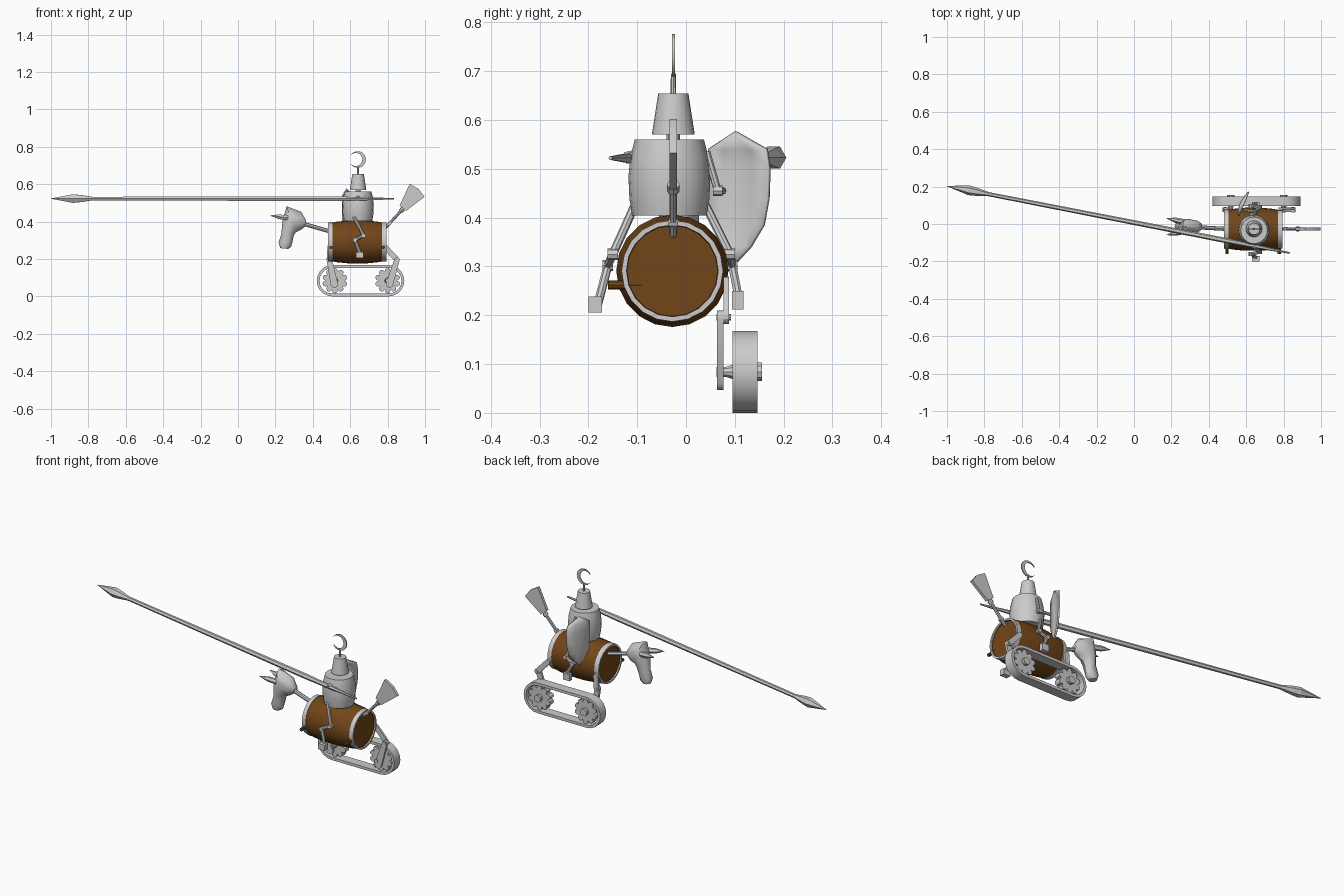
import bpy, bmesh
from math import sin, cos, pi, radians
from mathutils import Vector as V

if "Cube" in bpy.data.objects:
    bpy.data.objects.remove(bpy.data.objects["Cube"])

brown = bpy.data.materials.new("brown_wood")
brown.diffuse_color = (0.17, 0.06, 0.01, 1)
brown.use_nodes = True
brown.node_tree.nodes["Principled BSDF"].inputs["Base Color"].default_value = brown.diffuse_color
YC = -0.026  # centre plane of mount and rider


def finish(bm, name, mat=None, smooth=None):
    bmesh.ops.recalc_face_normals(bm, faces=bm.faces[:])
    me = bpy.data.meshes.new(name)
    bm.to_mesh(me)
    bm.free()
    ob = bpy.data.objects.new(name, me)
    bpy.context.collection.objects.link(ob)
    if mat:
        me.materials.append(mat)
    if smooth:
        bpy.ops.object.select_all(action='DESELECT')
        ob.select_set(True)
        bpy.context.view_layer.objects.active = ob
        bpy.ops.object.shade_smooth_by_angle(angle=radians(smooth))
    return ob


def skin(bm, rings, cap=True):
    vs = [[bm.verts.new(p) for p in r] for r in rings]
    n = len(vs[0])
    for a, b in zip(vs, vs[1:]):
        for i in range(n):
            bm.faces.new((a[i], a[(i + 1) % n], b[(i + 1) % n], b[i]))
    if cap:
        bm.faces.new(vs[0])
        bm.faces.new(vs[-1])
    else:
        for i in range(n):
            bm.faces.new((vs[-1][i], vs[-1][(i + 1) % n], vs[0][(i + 1) % n], vs[0][i]))


def turned(bm, start, axis, prof, n=12, cap=True):
    q = V(axis).to_track_quat('Z', 'Y')
    skin(bm, [[V(start) + q @ V((r * cos(2 * pi * i / n), r * sin(2 * pi * i / n), t))
               for i in range(n)] for t, r in prof], cap)


def lathe(name, start, axis, prof, n=12, mat=None, smooth=30, cap=True):
    bm = bmesh.new()
    turned(bm, start, axis, prof, n, cap)
    return finish(bm, name, mat, smooth)


def rod(name, pts, r, n=8, mat=None):
    bm = bmesh.new()
    for a, b in zip(pts, pts[1:]):
        d = V(b) - V(a)
        turned(bm, a, d, [(0, r), (d.length, r)], n)
    for p in pts[1:-1]:
        turned(bm, V(p) - V((0, r * 1.2, 0)), (0, 1, 0), [(0, r * 1.3), (r * 2.4, r * 1.3)], n)
    return finish(bm, name, mat, 30)


def prism(name, pts, y0, y1):
    bm = bmesh.new()
    skin(bm, [[(x, y, z) for x, z in pts] for y in (y0, y1)])
    return finish(bm, name, None, 30)


def box(name, c, s):
    bm = bmesh.new()
    bmesh.ops.create_cube(bm, size=1)
    for v in bm.verts:
        v.co = V(c) + V([a * b for a, b in zip(v.co, s)])
    return finish(bm, name)


# barrel body with recessed ends, end hoops and pegs
B = (0.483, -0.028, 0.291)
lathe("barrel_body", B, (1, 0, 0), [(0.008, 0.093), (0, 0.095), (0, 0.1), (0.05, 0.109),
      (0.11, 0.115), (0.2, 0.115), (0.26, 0.109), (0.31, 0.1), (0.31, 0.095), (0.302, 0.093)],
      20, brown)
for x in (0, 0.288):
    lathe("barrel_hoop", (B[0] - 0.001 + x, B[1], B[2]), (1, 0, 0),
          [(0, 0.094), (0, 0.104), (0.024, 0.107 if x == 0 else 0.104), (0.024, 0.094)], 20, cap=False)
for x in (0.497, 0.777):
    lathe("barrel_peg", (x, -0.16, 0.262), (0, 1, 0), [(0, 0.009), (0.07, 0.009)], 8, brown)

# rider: torso, bucket head, neck, crescent crest
R = (0.642, YC - 0.008, 0)
lathe("torso", (R[0], R[1], 0.404), (0, 0, 1), [(0, 0.076), (0.035, 0.082), (0.08, 0.084),
      (0.12, 0.08), (0.156, 0.071)], 20)
lathe("neck", (R[0], YC, 0.55), (0, 0, 1), [(0, 0.014), (0.03, 0.014)], 8)
lathe("bucket_head", (R[0], YC, 0.57), (0, 0, 1), [(0, 0.044), (0.084, 0.031)], 20)
lathe("crest_stem", (R[0], YC, 0.65), (0, 0, 1), [(0, 0.006), (0.045, 0.005)], 8)
arc = [radians(140 - 280 * i / 16) for i in range(17)]
prism("crest_crescent", [(0.64 + 0.044 * cos(a), 0.732 + 0.044 * sin(a)) for a in arc] +
      [(0.63 + 0.035 * cos(a), 0.732 + 0.035 * sin(a)) for a in arc[::-1]], YC - 0.003, YC + 0.003)

# lance
p0, p1 = V((-1, 0.203, 0.523)), V((0.833, -0.155, 0.522))
L = (p1 - p0).length
lathe("lance", p0, p1 - p0, [(0, 0.001), (0.12, 0.026), (0.16, 0.022), (0.225, 0.011), (1.0, 0.013),
      (1.5, 0.014), (1.68, 0.011), (L, 0.004)], 6, smooth=None)

# legs with boots, arms
rod("leg_outer", [(0.62, -0.105, 0.425), (0.672, -0.15, 0.325), (0.625, -0.16, 0.302), (0.655, -0.18, 0.225)], 0.009)
rod("leg_inner", [(0.62, 0.04, 0.425), (0.672, 0.09, 0.325), (0.625, 0.095, 0.302), (0.655, 0.107, 0.24)], 0.009)
box("boot_outer", (0.65, -0.186, 0.222), (0.04, 0.028, 0.032))
box("boot_inner", (0.65, 0.106, 0.231), (0.04, 0.023, 0.038))
rod("arm_inner", [(0.645, 0.042, 0.535), (0.65, 0.065, 0.455), (0.585, 0.075, 0.455)], 0.008)
rod("arm_outer", [(0.642, -0.09, 0.53), (0.642, -0.125, 0.522)], 0.012)

# shield, curved plate ridged down its middle
outline = [(0.575, 0.10, 0.10), (0.54, 0.045, 0.163), (0.5, 0.043, 0.169), (0.44, 0.045, 0.167),
           (0.385, 0.05, 0.157), (0.34, 0.073, 0.13), (0.31, 0.10, 0.102)]
bm = bmesh.new()
rows = []
for z, a, b in outline:
    row = []
    for i in range(5):
        y = a + (b + 0.002 - a) * i / 4
        x = 0.585 + (y - 0.105) * 0.42 - (b - a) * 0.14 * sin(pi * i / 4)
        row.append(bm.verts.new((x, y, z)))
    rows.append(row)
for a, b in zip(rows, rows[1:]):
    for i in range(4):
        bm.faces.new((a[i], a[i + 1], b[i + 1], b[i]))
shield = finish(bm, "shield", None, 30)
m = shield.modifiers.new("thickness", 'SOLIDIFY')
m.thickness, m.offset = 0.008, 0

# horse head: lofted front/back profile pairs with half widths
HY = -0.014
bm = bmesh.new()
rings = []
for bx, bz, fx, fz, w in [(.365, .378, .362, .41, .016), (.335, .355, .338, .452, .034),
                          (.308, .342, .26, .482, .043), (.297, .32, .238, .405, .038),
                          (.29, .285, .232, .335, .026), (.284, .265, .217, .287, .027),
                          (.268, .254, .226, .258, .02)]:
    c, h = V(((bx + fx) / 2, HY, (bz + fz) / 2)), V(((fx - bx) / 2, 0, (fz - bz) / 2))
    rings.append([c + h * cos(2 * pi * i / 10) + V((0, w * sin(2 * pi * i / 10), 0)) for i in range(10)])
skin(bm, rings)
finish(bm, "horse_head", None, 40)
for s in (-1, 1):
    lathe("horse_ear", (0.265, HY + s * 0.026, 0.42), (-0.09, s * 0.018, 0.012),
          [(0, 0.015), (0.045, 0.014), (0.095, 0.001)], 6)
rod("horse_neck", [(0.35, -0.018, 0.388), (0.49, YC, 0.348)], 0.011)

# broom tail
rod("tail_rod", [(0.785, YC, 0.365), (0.81, YC, 0.39), (0.9, YC, 0.488)], 0.008)
lathe("tail_binding", (0.87, YC, 0.455), (0.68, 0, 0.73), [(0, 0.013), (0.018, 0.013)], 8)
prism("tail_bristles", [(0.864, 0.486), (0.9, 0.458), (0.997, 0.532), (0.965, 0.575), (0.918, 0.602)],
      YC - 0.008, YC + 0.008)

# crawler track loop
ZW, RT = 0.084, 0.084


def stadium(r):
    pts = []
    for cx, a0 in ((0.805, -90), (0.505, 90)):
        pts += [(cx + r * cos(radians(a0 + 18 * i)), ZW + r * sin(radians(a0 + 18 * i))) for i in range(11)]
    return pts


bm = bmesh.new()
skin(bm, [[(x, y, z) for x, z in stadium(r)] for r, y in
          ((RT, 0.095), (RT, 0.147), (RT - 0.015, 0.147), (RT - 0.015, 0.095))], cap=False)
finish(bm, "track_loop", None, 30)

# scalloped wheels, hubs and axles
for x in (0.518, 0.8):
    ring = []
    for i in range(60):
        r = 0.05 + 0.018 * abs(sin(5 * 2 * pi * i / 60)) ** 0.6
        ring.append((x + r * cos(2 * pi * i / 60), ZW + r * sin(2 * pi * i / 60)))
    prism("wheel", ring, 0.104, 0.138)
    lathe("wheel_hub", (x, 0.062, ZW), (0, 1, 0), [(0, 0.011), (0.02, 0.011), (0.036, 0.016),
          (0.076, 0.02), (0.094, 0.02)], 10)


# suspension links: flat bars with round ends
def link(name, a, b, ra, rb, y0, y1):
    d = V((b[0] - a[0], 0, b[1] - a[1])).normalized()
    s = V((-d.z, 0, d.x))
    pts = []
    for c, r, k in ((a, ra, -1), (b, rb, 1)):
        for i in range(7):
            t = pi * i / 6
            p = V((c[0], 0, c[1])) + (s * cos(t) + d * sin(t)) * r * k
            pts.append((p.x, p.z))
    prism(name, pts, y0, y1)


for top, joint, low in (((0.785, 0.265), (0.85, 0.196), (0.81, 0.066)),
                        ((0.492, 0.265), (0.488, 0.196), (0.515, 0.066))):
    link("upper_link", top, joint, 0.014, 0.014, 0.077, 0.088)
    link("lower_link", joint, low, 0.014, 0.02, 0.064, 0.077)
    lathe("joint_pin", (joint[0], 0.062, joint[1]), (0, 1, 0), [(0, 0.007), (0.03, 0.007)], 8)
